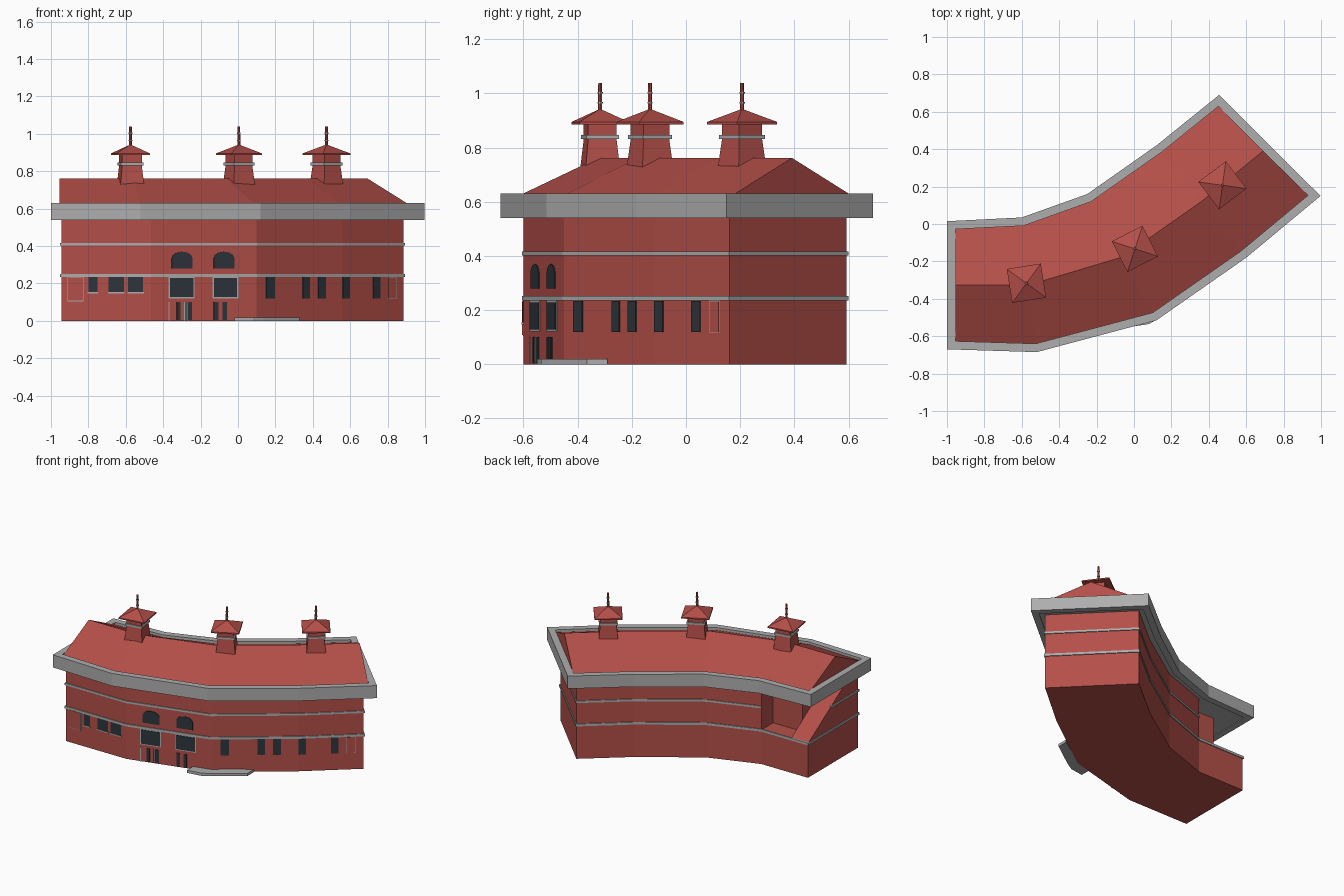
import bpy, bmesh, math
from mathutils import Vector, Matrix

if "Cube" in bpy.data.objects:
    bpy.data.objects.remove(bpy.data.objects["Cube"])


def material(name, r, g, b):
    m = bpy.data.materials.new(name)
    m.diffuse_color = (r, g, b, 1)
    m.use_nodes = True
    m.node_tree.nodes["Principled BSDF"].inputs["Base Color"].default_value = m.diffuse_color
    return m


RED = material("brick red", 0.456, 0.078, 0.066)
GRAY = material("stone gray", 0.42, 0.42, 0.42)
GLASS = material("dark glass", 0.026, 0.036, 0.044)


def add_object(name, bm, mat):
    bmesh.ops.recalc_face_normals(bm, faces=bm.faces)
    me = bpy.data.meshes.new(name)
    bm.to_mesh(me)
    bm.free()
    me.materials.append(mat)
    ob = bpy.data.objects.new(name, me)
    bpy.context.collection.objects.link(ob)
    return ob


def loft(name, rings, mat, closed=False):
    """Skin a list of equal rings; cap the ends unless the loft loops round."""
    bm = bmesh.new()
    vs = [[bm.verts.new(p) for p in r] for r in rings]
    n, k = len(rings[0]), len(rings)
    for a in range(k if closed else k - 1):
        b = (a + 1) % k
        for i in range(n):
            j = (i + 1) % n
            bm.faces.new((vs[a][i], vs[a][j], vs[b][j], vs[b][i]))
    if not closed:
        bm.faces.new(vs[0])
        bm.faces.new(vs[-1])
    return add_object(name, bm, mat)


def at(pts, z):
    return [(p[0], p[1], z) for p in pts]


def prism(name, pts, z0, z1, mat):
    return loft(name, [at(pts, z0), at(pts, z1)], mat)


def offset(pts, d, closed=True):
    """Move a counter-clockwise outline outward by d."""
    out, n = [], len(pts)
    for i in range(n):
        p = Vector(pts[i])
        a, b = Vector(pts[i - 1]), Vector(pts[(i + 1) % n])
        if not closed and i == 0:
            a = p - (b - p)
        if not closed and i == n - 1:
            b = p + (p - a)
        e, f = (p - a).normalized(), (b - p).normalized()
        n1, n2 = Vector((e.y, -e.x)), Vector((f.y, -f.x))
        out.append(p + (n1 + n2) * d / (1 + n1.dot(n2)))
    return out


def band(name, pts, z0, z1, d_in, d_out, closed=True):
    """Rectangular strip following an outline."""
    a, b = offset(pts, d_in, closed), offset(pts, d_out, closed)
    rings = [[(p.x, p.y, z0), (q.x, q.y, z0), (q.x, q.y, z1), (p.x, p.y, z1)]
             for p, q in zip(a, b)]
    return loft(name, rings, GRAY, closed)


# Plan outlines: front edge left to right, then back edge right to left
front = [(-.945, -.6), (-.465, -.6), (.1, -.45), (.56, -.115), (.885, .16)]
back = [(.455, .592), (.16, .35), (-.225, .09), (-.575, -.032)]
eave = [(-1, -.67), (-.52, -.685), (.12, -.515), (.6, -.18), (.997, .15),
        (.455, .69), (.12, .42), (-.25, .16), (-.6, .035), (-1, .015)]
corner = (-.945, -.032)

# Walls: full ground storey, upper storey with a recessed rear corner
prism("lower_walls", front + back + [corner], 0, .245, RED)
prism("upper_walls", [(-.81, -.6)] + front[1:] + back + [(-.575, -.165), (-.81, -.165)],
      .245, .55, RED)

# Sloped wing wall beside the recess
wing = [(-.6, .245), (-.032, .245), (-.51, .55), (-.6, .55)]
loft("wing_wall", [[(x, y, z) for y, z in wing] for x in (-.945, -.81)], RED)

# Stone string courses
band("lower_string_course", front + back + [corner], .235, .252, -.005, .006)
band("upper_string_course", [(-.945, -.29)] + front + back, .402, .417, -.005, .006, False)

# Eaves
prism("soffit", offset(eave, -.01), .545, .6, GRAY)
band("eave_fascia", eave, .54, .63, -.045, 0)

# Gabled roof following the bent plan
inner = offset(eave, -.045)
sections = []
for f, b in zip(inner[:5], reversed(inner[5:])):
    m = (f + b) / 2
    sections.append([(f.x, f.y, .6), (f.x, f.y, .612), (m.x, m.y, .762),
                     (b.x, b.y, .612), (b.x, b.y, .6)])
loft("roof", sections, RED)


# Cupolas: tapered shaft, stone collar, pyramid cap and spire
def stack(name, loc, angle, levels, mat, sides=4):
    rings = []
    for r, z in levels:
        r = r * math.sqrt(2) if sides == 4 else r
        ring = []
        for i in range(sides):
            t = angle + math.pi / 4 + 2 * math.pi * i / sides
            ring.append((loc[0] + r * math.cos(t), loc[1] + r * math.sin(t), z))
        rings.append(ring)
    loft(name, rings, mat)


for i, (x, y, deg) in enumerate([(-.575, -.317, 9), (.005, -.133, 27), (.473, .207, 37)], 1):
    a, c = math.radians(deg), (x, y)
    stack(f"cupola_shaft_{i}", c, a, [(.066, .69), (.063, .735), (.053, .83), (.053, .89)], RED)
    stack(f"cupola_collar_{i}", c, a, [(.061, .832), (.061, .846)], GRAY)
    stack(f"cupola_cap_{i}", c, a, [(.092, .886), (.092, .895), (.004, .941)], RED)
    stack(f"spire_{i}", c, a, [(.008, .93), (.007, 1.038)], RED, 8)
    for z in (.962, 1.0):
        stack(f"spire_ring_{i}", c, a, [(.01, z), (.01, z + .006)], GRAY, 8)


# Thin plates laid on the front walls, positioned by x and z
def plate(name, profile, mat, depth=.004):
    mid = sum(p[0] for p in profile) / len(profile)
    for a, b in zip(front, front[1:]):
        if a[0] <= mid <= b[0]:
            break
    a, b = Vector(a), Vector(b)
    d = b - a
    n = Vector((d.y, -d.x)).normalized()
    rings = []
    for off in (-.004, depth):
        ring = []
        for x, z in profile:
            p = a + d * (x - a.x) / d.x + n * off
            ring.append((p.x, p.y, z))
        rings.append(ring)
    loft(name, rings, mat)


def rect(x0, x1, z0, z1):
    return [(x0, z0), (x1, z0), (x1, z1), (x0, z1)]


def arch(x0, x1, z0, z1):
    c, h = (x0 + x1) / 2, (x1 - x0) / 2
    spring = z1 - .035
    return [(x0, z0), (x1, z0)] + [(c + h * math.cos(t), spring + .035 * math.sin(t))
                                  for t in [math.pi * i / 6 for i in range(7)]]


def framed(name, x0, x1, z0, z1, mat, w):
    plate(name + "_frame", rect(x0 - w, x1 + w, z0 - w, z1 + w), GRAY, .002)
    plate(name, rect(x0, x1, z0, z1), mat, .005)


# Left section windows with sills
for x0, x1 in [(-.8, -.752), (-.692, -.61), (-.587, -.507)]:
    plate("left_window", rect(x0, x1, .155, .234), GLASS)
    plate("left_sill", rect(x0 - .004, x1 + .004, .147, .155), GRAY, .007)

# Outlined red doors near both ends
framed("left_panel", -.908, -.83, .108, .232, RED, .004)
framed("right_panel", .802, .842, .12, .232, RED, .003)

# Right section tall windows
for x0, x1 in [(.15, .195), (.345, .383), (.427, .467), (.56, .597), (.722, .76)]:
    plate("right_window", rect(x0, x1, .12, .234), GLASS)

# Two entrance bays: arched window, wide window, doorway slits
for x0, x1, ax0, ax1 in [(-.365, -.24, -.355, -.243), (-.13, -.006, -.13, -.02)]:
    framed("bay_window", x0, x1, .128, .228, GLASS, .007)
    plate("arched_window", arch(ax0, ax1, .28, .37), GLASS)
for x0, x1 in [(-.328, -.308), (-.27, -.247), (-.13, -.106), (-.083, -.06)]:
    plate("door_glass", rect(x0, x1, .005, .1), GLASS)
for x in (-.372, -.29, -.277):
    plate("door_post", rect(x, x + .005, 0, .1), GRAY)

# Entrance step
prism("entrance_step", [(-.02, -.475), (-.02, -.55), (.08, -.535), (.14, -.5),
                        (.33, -.365), (.33, -.29), (.1, -.44)], 0, .019, GRAY)
